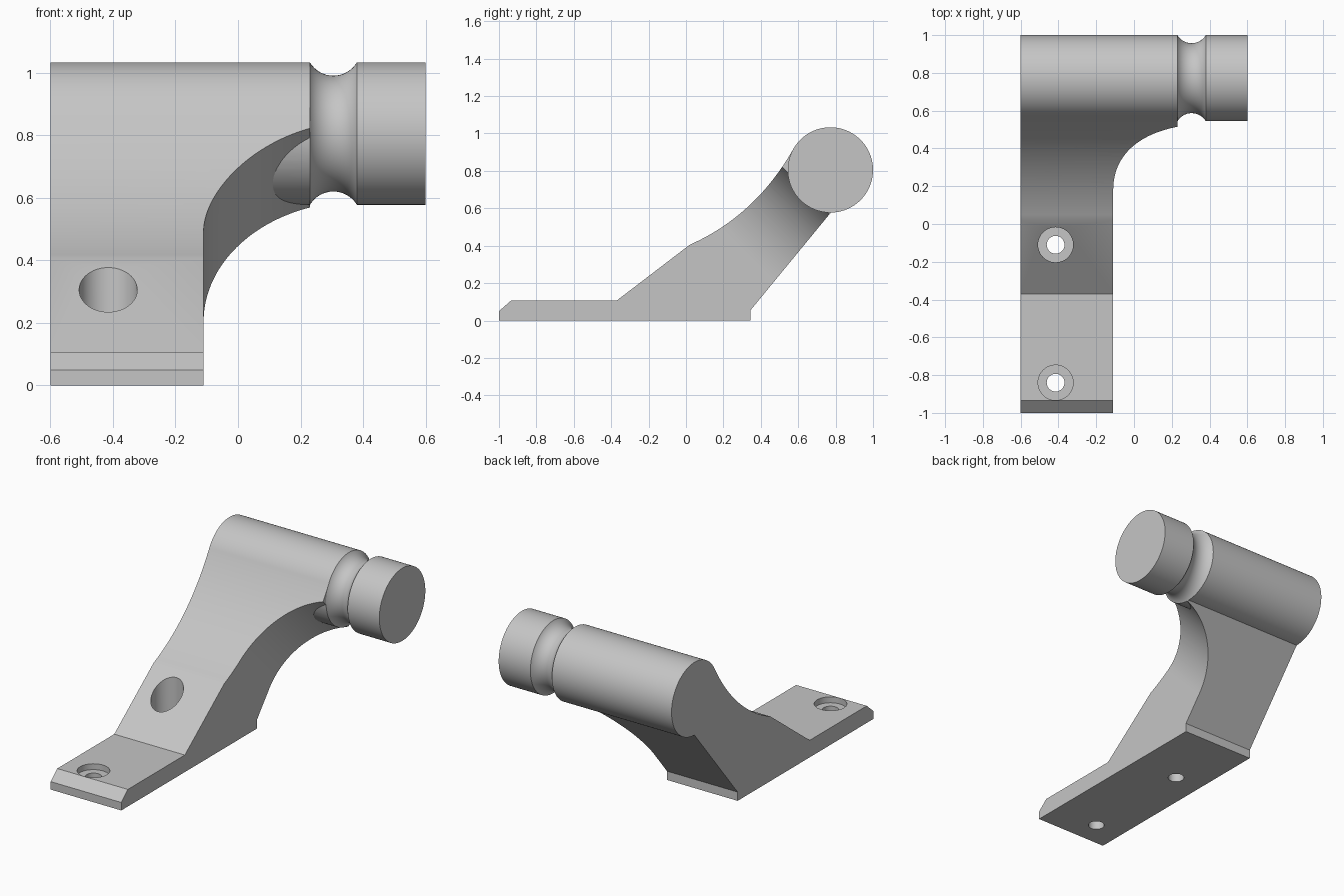
import bpy, bmesh, math
from mathutils import Vector

if "Cube" in bpy.data.objects:
    bpy.data.objects.remove(bpy.data.objects["Cube"], do_unlink=True)

grey = bpy.data.materials.new("plain_grey")
grey.use_nodes = True
grey.diffuse_color = (0.56, 0.56, 0.56, 1)
grey.node_tree.nodes["Principled BSDF"].inputs["Base Color"].default_value = (0.56, 0.56, 0.56, 1)


def make_object(name, bm):
    bmesh.ops.recalc_face_normals(bm, faces=bm.faces[:])
    mesh = bpy.data.meshes.new(name)
    bm.to_mesh(mesh)
    bm.free()
    mesh.materials.append(grey)
    obj = bpy.data.objects.new(name, mesh)
    bpy.context.collection.objects.link(obj)
    return obj


def prism(name, points, direction):
    """Extrude a closed outline along a direction."""
    bm = bmesh.new()
    face = bm.faces.new([bm.verts.new(p) for p in points])
    res = bmesh.ops.extrude_face_region(bm, geom=[face])
    verts = [v for v in res["geom"] if isinstance(v, bmesh.types.BMVert)]
    bmesh.ops.translate(bm, verts=verts, vec=direction)
    return make_object(name, bm)


def lathe_x(name, outline, cy, cz, sides=96):
    """Revolve (x, radius) pairs about a line parallel to x."""
    bm = bmesh.new()
    rings = []
    for x, r in outline:
        rings.append([bm.verts.new((x, cy + r * math.cos(math.tau * i / sides),
                                    cz + r * math.sin(math.tau * i / sides)))
                      for i in range(sides)])
    for a, b in zip(rings, rings[1:]):
        for i in range(sides):
            j = (i + 1) % sides
            bm.faces.new((a[i], a[j], b[j], b[i]))
    bm.faces.new(rings[0])
    bm.faces.new(rings[-1])
    return make_object(name, bm)


def drill(name, x, y, radius, z0, z1):
    n = 48
    pts = [(x + radius * math.cos(math.tau * i / n),
            y + radius * math.sin(math.tau * i / n), z0) for i in range(n)]
    return prism(name, pts, Vector((0, 0, z1 - z0)))


def boolean(obj, other, operation):
    mod = obj.modifiers.new(operation.lower(), "BOOLEAN")
    mod.operation = operation
    mod.solver = "EXACT"
    mod.object = other
    bpy.context.view_layer.objects.active = obj
    bpy.ops.object.modifier_apply(modifier=mod.name)
    bpy.data.objects.remove(other, do_unlink=True)


LEFT, FOOT_EDGE, ARM_END = -0.6, -0.11, 0.23
BAR_Y, BAR_Z, BAR_R = 0.772, 0.805, 0.228

# Foot and arm side profile, with a concave sweep up to the bar
start, mid, end = Vector((0.02, 0.405)), Vector((0.37, 0.56)), Vector((0.572, 0.914))
sweep = []
for i in range(25):
    t = i / 24
    sweep.append(start * (1 - t) ** 2 + mid * 2 * t * (1 - t) + end * t * t)
side = [(-1, 0), (0.345, 0), (0.345, 0.055), (0.775, 0.578), (0.85, 0.75), (0.75, 0.9)]
side += [tuple(p) for p in reversed(sweep)]
side += [(-0.37, 0.107), (-0.935, 0.107), (-1, 0.05)]
bracket = prism("bracket", [(LEFT, y, z) for y, z in side], Vector((ARM_END - LEFT, 0, 0)))

# Curved cut that widens the arm from the foot to the bar
across = Vector((0, 1, -1)).normalized()
along = Vector((0, 1, 1)).normalized()
rad, s0 = 0.495, 0.475
last = math.acos((FOOT_EDGE + rad - ARM_END) / rad)
outline = [(FOOT_EDGE, -2)]
for i in range(33):
    a = last * i / 32
    outline.append((FOOT_EDGE + rad - rad * math.cos(a), s0 + rad * math.sin(a)))
outline += [(0.4, outline[-1][1] + 0.05), (0.4, -2)]
cutter = prism("arm_cutter", [Vector((x, 0, 0)) + along * s - across * 2 for x, s in outline],
               across * 4)
boolean(bracket, cutter, "DIFFERENCE")

# Round bar with a rounded groove near its free end
groove_x, half, groove_r = 0.305, 0.075, 0.087
lift = math.sqrt(groove_r ** 2 - half ** 2)
bar_line = [(LEFT, BAR_R)]
for i in range(21):
    dx = -half * math.cos(math.pi * i / 20)
    bar_line.append((groove_x + dx, BAR_R + lift - math.sqrt(groove_r ** 2 - dx * dx)))
bar_line.append((0.6, BAR_R))
boolean(bracket, lathe_x("bar", bar_line, BAR_Y, BAR_Z), "UNION")

# Two counterbored screw holes
for hole_y in (-0.84, -0.11):
    boolean(bracket, drill("counterbore", -0.415, hole_y, 0.093, 0.07, 0.6), "DIFFERENCE")
    boolean(bracket, drill("screw_hole", -0.415, hole_y, 0.047, -0.2, 0.3), "DIFFERENCE")

bpy.ops.object.select_all(action="DESELECT")
bracket.select_set(True)
bpy.context.view_layer.objects.active = bracket
bpy.ops.object.shade_smooth_by_angle(angle=math.radians(20))
